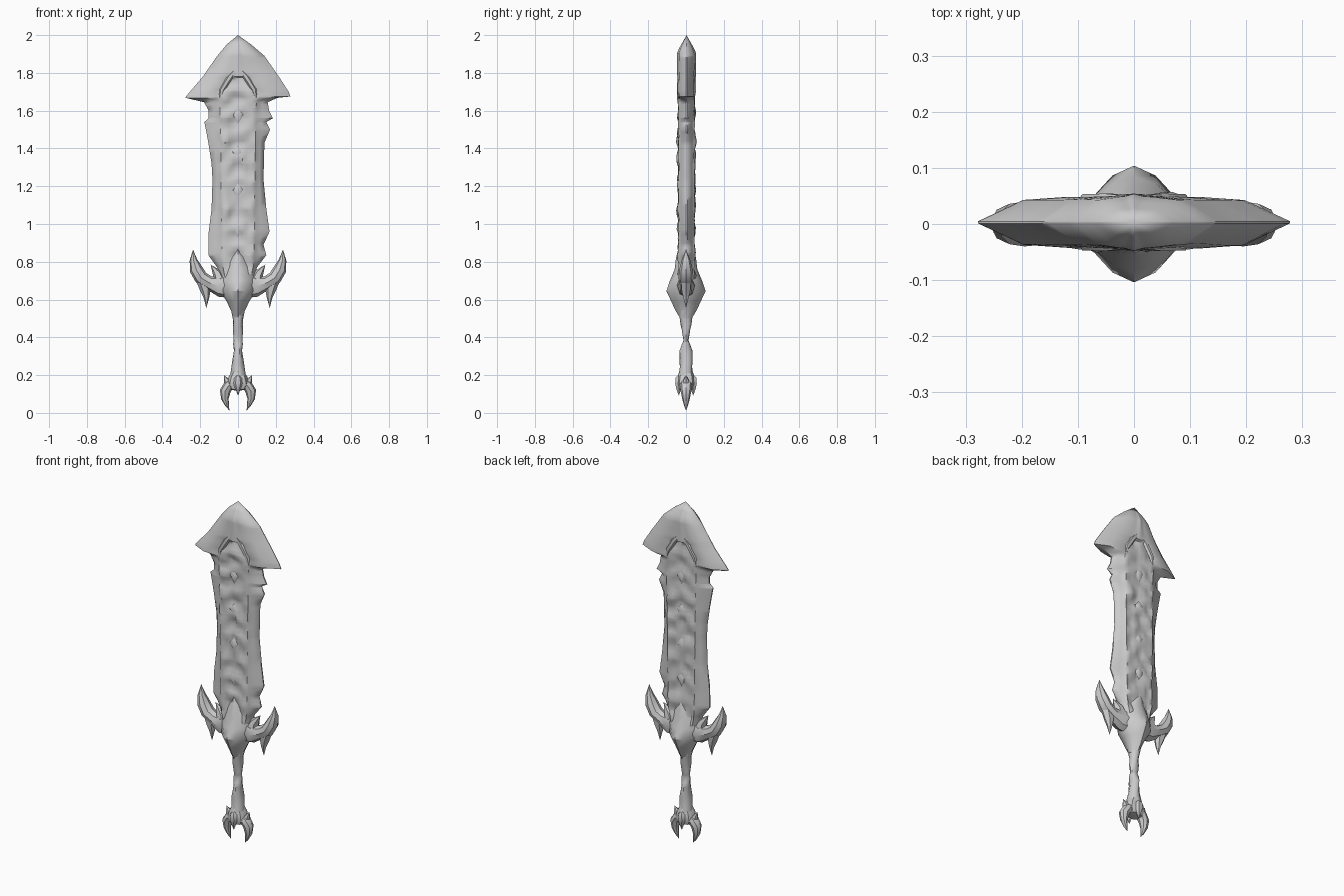
import bpy, bmesh, math
from mathutils import Vector, noise

old = bpy.data.objects.get("Cube")
if old:
    bpy.data.objects.remove(old)

steel = bpy.data.materials.new("grey_steel")
GREY = (0.6, 0.6, 0.6, 1)
steel.diffuse_color = GREY
steel.use_nodes = True
steel.node_tree.nodes["Principled BSDF"].inputs["Base Color"].default_value = GREY


def loft(name, rings, angle=40):
    """Skin a stack of closed rings, weld collapsed ends and shade."""
    bm = bmesh.new()
    rows = [[bm.verts.new(p) for p in ring] for ring in rings]
    n = len(rows[0])
    for a, b in zip(rows, rows[1:]):
        for i in range(n):
            j = (i + 1) % n
            bm.faces.new((a[i], a[j], b[j], b[i]))
    bm.faces.new(rows[0][::-1])
    bm.faces.new(rows[-1])
    bmesh.ops.remove_doubles(bm, verts=bm.verts, dist=0.0008)
    bmesh.ops.recalc_face_normals(bm, faces=bm.faces)
    mesh = bpy.data.meshes.new(name)
    bm.to_mesh(mesh)
    bm.free()
    mesh.materials.append(steel)
    obj = bpy.data.objects.new(name, mesh)
    bpy.context.collection.objects.link(obj)
    bpy.ops.object.select_all(action="DESELECT")
    obj.select_set(True)
    bpy.context.view_layer.objects.active = obj
    bpy.ops.object.shade_smooth_by_angle(angle=math.radians(angle))
    return obj


def tube(name, path, sides=8, power=1.0, twist=0.0, side=1, y=0.0):
    """Tapered limb along an x-z path of (x, z, half width, half depth)."""
    rings = []
    for k, (x, z, rx, ry) in enumerate(path):
        a, b = path[max(k - 1, 0)], path[min(k + 1, len(path) - 1)]
        t = Vector((b[0] - a[0], b[1] - a[1])).normalized()
        ring = []
        for i in range(sides):
            ang = math.tau * i / sides
            c, s = math.cos(ang), math.sin(ang)
            c = math.copysign(abs(c) ** power, c) * rx
            s = math.copysign(abs(s) ** power, s) * ry
            # alternate corners swell to give a bound, twisted grip
            swell = 1 + twist * math.cos(2 * ang - 2.2 * k)
            ring.append((side * (x + t.y * c * swell), y + s * swell, z - t.x * c * swell))
        rings.append(ring)
    return loft(name, rings)


def sample(table, z, col):
    for a, b in zip(table, table[1:]):
        if a[0] <= z <= b[0]:
            f = (z - a[0]) / (b[0] - a[0])
            return a[col] + f * (b[col] - a[col])
    return table[-1][col]


# Blade outline: height, reach to the left (+x), reach to the right (-x)
OUTLINE = [
    (0.62, 0.07, 0.07), (0.77, 0.10, 0.11), (0.835, 0.15, 0.157), (0.89, 0.135, 0.157),
    (0.96, 0.167, 0.155), (1.08, 0.15, 0.14), (1.235, 0.135, 0.135), (1.32, 0.137, 0.14),
    (1.43, 0.14, 0.157), (1.50, 0.17, 0.17), (1.54, 0.15, 0.178), (1.56, 0.185, 0.155),
    (1.60, 0.165, 0.155), (1.645, 0.157, 0.18), (1.668, 0.21, 0.278), (1.675, 0.278, 0.276),
    (1.70, 0.268, 0.255), (1.775, 0.22, 0.19), (1.89, 0.14, 0.11), (1.95, 0.07, 0.06),
    (2.0, 0.0, 0.0)]
# Carved centre panel: height, half width
PANEL = [(0.62, 0.05), (0.8, 0.085), (1.3, 0.09), (1.6, 0.095), (1.7, 0.1), (1.83, 0.03), (2.0, 0.0)]


def carved_depth(x, z, half, face):
    """Depth of the knotted relief on the centre panel."""
    u = abs(x) / max(half, 0.001)
    d = 0.041 + 0.016 * noise.noise(Vector((x * 24, z * 15, face * 7)))
    d += 0.005 * math.sin(z * 52 + 3 * u)
    if u < 0.1:
        d -= 0.003
    return min(d, 0.055)


def blade_face(z, face):
    """One side of a blade section, from the right edge to the left edge."""
    left, right = sample(OUTLINE, z, 1), sample(OUTLINE, z, 2)
    half = sample(PANEL, z, 1)
    head = z > 1.66
    thick = 0.047 * min(1, (2.0 - z) / 0.09)
    pts = []
    for u in (-1, -0.75, -0.5, -0.25, 0, 0.25, 0.5, 0.75, 1):
        d = carved_depth(u * half, z, half, face)
        if abs(u) == 1:
            d = 0.042 + 0.008 * noise.noise(Vector((u, z * 18, face * 3)))
        if z > 1.78:
            d = thick * (1.08 - 0.1 * abs(u))
        pts.append((u * half, d))

    def flank(reach, sign):
        gap = reach - half
        shape = ((1, 0.04), (0.55, 0.85), (0.1, 0.97)) if head else ((1, 0.08), (0.5, 0.58), (0.08, 0.76))
        out = []
        for f, d in shape:
            wave = 0.003 * noise.noise(Vector((sign * 5, z * 9, face))) if f < 1 else 0
            out.append((sign * (half + gap * f), thick * d + wave * (z < 1.9)))
        return out

    pts = flank(right, -1) + pts + flank(left, 1)[::-1]
    return [(x, face * d + 0.003, z) for x, d in pts]


heights = sorted({row[0] for row in OUTLINE} | {round(0.63 + 0.0245 * i, 4) for i in range(55)})
loft("blade", [blade_face(z, -1) + blade_face(z, 1)[::-1] for z in heights], 50)

# Guard: faceted boss with a pointed keel front and back
tube("guard_boss", [
    (0, 0.50, 0.028, 0.03), (0, 0.54, 0.036, 0.055), (0, 0.59, 0.06, 0.078),
    (0, 0.645, 0.095, 0.104), (0, 0.70, 0.10, 0.085), (0, 0.76, 0.085, 0.06),
    (0, 0.82, 0.05, 0.053), (0, 0.87, 0.0, 0.04)], sides=12, power=1.3)

# Grip: pinched and twisted in the middle
tube("grip", [
    (0, 0.57, 0.04, 0.045), (0, 0.52, 0.03, 0.034), (0, 0.47, 0.026, 0.028),
    (0, 0.43, 0.024, 0.024), (0, 0.405, 0.027, 0.016), (0, 0.385, 0.025, 0.013),
    (0, 0.36, 0.023, 0.025), (0, 0.33, 0.024, 0.032), (0, 0.27, 0.03, 0.034),
    (0, 0.21, 0.037, 0.038), (0, 0.17, 0.045, 0.042)], sides=10, twist=0.12)

# Pommel core
tube("pommel_core", [
    (0, 0.22, 0.03, 0.035), (0, 0.19, 0.05, 0.045), (0, 0.155, 0.062, 0.05),
    (0, 0.125, 0.045, 0.04), (0, 0.115, 0.0, 0.0)], sides=8)

for side, word in ((1, "left"), (-1, "right")):
    # Guard arm sweeping out into an upright horn
    tube(word + "_guard_horn", [
        (0.03, 0.68, 0.075, 0.05), (0.10, 0.67, 0.055, 0.045), (0.155, 0.69, 0.036, 0.036),
        (0.195, 0.715, 0.037, 0.04), (0.222, 0.76, 0.035, 0.036),
        (0.236, 0.81, 0.02, 0.022), (0.238, 0.865, 0, 0)], side=side)
    # Barb hanging under the horn
    tube(word + "_guard_barb", [
        (0.185, 0.70, 0.035, 0.03), (0.172, 0.65, 0.028, 0.026),
        (0.167, 0.61, 0.015, 0.016), (0.168, 0.555, 0, 0)], sides=6, side=side)
    # Root thorn between horn and blade
    tube(word + "_guard_thorn", [
        (0.09, 0.68, 0.04, 0.04), (0.11, 0.74, 0.025, 0.03), (0.145, 0.785, 0, 0)],
        sides=6, side=side)
    # Pommel claw curling down, with a small upward spur
    tube(word + "_pommel_claw", [
        (0.02, 0.155, 0.03, 0.035), (0.05, 0.145, 0.028, 0.033), (0.068, 0.115, 0.029, 0.028),
        (0.069, 0.075, 0.02, 0.02), (0.058, 0.04, 0.01, 0.011), (0.045, 0.012, 0, 0)], side=side)
    tube(word + "_pommel_spur", [
        (0.045, 0.14, 0.025, 0.025), (0.06, 0.17, 0.017, 0.018), (0.074, 0.2, 0, 0)],
        sides=6, side=side)

for face, word in ((-1, "front"), (1, "back")):
    # Knob on each flat of the pommel, ending in a small point
    tube(word + "_pommel_knob", [
        (0, 0.205, 0.0, 0.0), (0, 0.185, 0.02, 0.02), (0, 0.155, 0.026, 0.022),
        (0, 0.13, 0.015, 0.016), (0, 0.09, 0, 0)], sides=6, y=face * 0.038)
    # Knots along the panel spine
    for i in range(4):
        z = 0.98 + 0.2 * i
        tube(f"{word}_spine_knot_{i + 1}", [
            (0, z - 0.05, 0, 0), (0, z, 0.03, 0.014), (0, z + 0.035, 0, 0)],
            sides=6, y=0.003 + face * 0.038)
    # Arched crest where the panel meets the blade head
    for side, hand in ((1, "left"), (-1, "right")):
        tube(f"{word}_{hand}_crest", [
            (0.0, 1.83, 0.008, 0.008), (0.045, 1.775, 0.016, 0.014),
            (0.085, 1.71, 0.015, 0.013), (0.1, 1.64, 0, 0)],
            sides=6, side=side, y=0.003 + face * 0.039)
